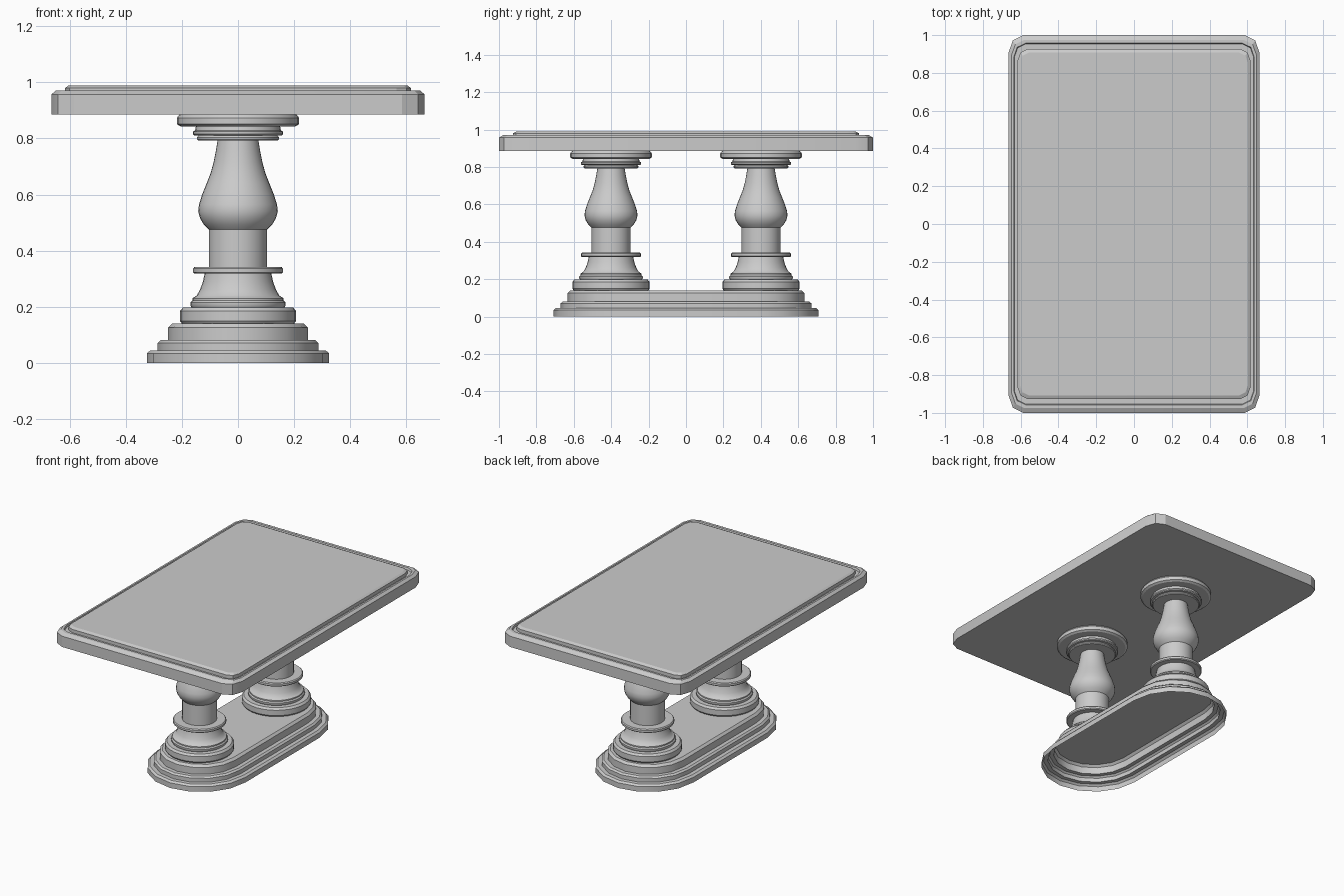
import bpy
import bmesh
from math import cos, sin, pi, radians

if "Cube" in bpy.data.objects:
    bpy.data.objects.remove(bpy.data.objects["Cube"])


def loft(name, rings, cap_start=True, cap_end=True, angle=30):
    """Skin a stack of equal-length closed loops, listed bottom to top."""
    bm = bmesh.new()
    loops = [[bm.verts.new(p) for p in ring] for ring in rings]
    n = len(loops[0])
    for a, b in zip(loops, loops[1:]):
        for i in range(n):
            j = (i + 1) % n
            bm.faces.new((a[i], a[j], b[j], b[i]))
    if cap_start:
        bm.faces.new(loops[0][::-1])
    if cap_end:
        bm.faces.new(loops[-1])
    mesh = bpy.data.meshes.new(name)
    bm.to_mesh(mesh)
    bm.free()
    obj = bpy.data.objects.new(name, mesh)
    bpy.context.collection.objects.link(obj)
    bpy.ops.object.select_all(action='DESELECT')
    obj.select_set(True)
    bpy.context.view_layer.objects.active = obj
    bpy.ops.object.shade_smooth_by_angle(angle=radians(angle))
    return obj


def rounded_rect(hx, hy, rx, ry, z, seg=2):
    pts = []
    for q, (sx, sy) in enumerate([(1, 1), (-1, 1), (-1, -1), (1, -1)]):
        for k in range(seg + 1):
            a = (q + k / seg) * pi / 2
            pts.append((sx * (hx - rx) + rx * cos(a), sy * (hy - ry) + ry * sin(a), z))
    return pts


def stadium(r, z, cy=0.384, seg=8):
    pts = []
    for start, sy in ((0, 1), (pi, -1)):
        for k in range(seg + 1):
            a = start + k * pi / seg
            pts.append((r * cos(a), sy * cy + r * sin(a), z))
    return pts


def circle(r, z, cy, n=32):
    return [(r * cos(2 * pi * i / n), cy + r * sin(2 * pi * i / n), z) for i in range(n)]


# Tabletop: slab with bevelled rim, shallow groove and raised panel
top_profile = [(1.0, 0.886), (1.0, 0.957), (0.975, 0.971), (0.957, 0.971),
               (0.953, 0.958), (0.926, 0.958), (0.926, 0.98), (0.907, 0.989)]
loft("tabletop", [rounded_rect(0.665 * s, s, 0.08 * s ** 6, 0.095 * s ** 6, z)
                  for s, z in top_profile], angle=20)

# Stepped plinth, hollow underneath
base_profile = [(0.325, 0.0), (0.325, 0.034), (0.312, 0.045), (0.286, 0.045),
                (0.286, 0.071), (0.275, 0.081), (0.249, 0.081), (0.249, 0.126),
                (0.235, 0.140)]
loft("plinth", [stadium(r, z) for r, z in base_profile], cap_start=False)

# Two turned columns
column_profile = [
    (0.200, 0.140), (0.207, 0.150), (0.207, 0.185), (0.196, 0.198),   # foot
    (0.166, 0.198), (0.170, 0.205), (0.170, 0.215), (0.163, 0.222),
    (0.163, 0.230), (0.155, 0.235),
    (0.147, 0.240), (0.135, 0.262), (0.125, 0.290), (0.119, 0.318),   # flare
    (0.155, 0.318), (0.160, 0.323), (0.160, 0.336), (0.155, 0.342),   # ring
    (0.104, 0.342), (0.104, 0.475),                                   # neck
    (0.122, 0.493), (0.135, 0.515), (0.142, 0.540), (0.139, 0.565),   # vase
    (0.128, 0.600), (0.112, 0.640), (0.098, 0.675), (0.087, 0.715),
    (0.079, 0.755), (0.073, 0.792),
    (0.142, 0.792), (0.146, 0.797), (0.146, 0.804), (0.140, 0.810),   # capital
    (0.156, 0.810), (0.161, 0.815), (0.161, 0.824), (0.153, 0.829),
    (0.150, 0.843), (0.205, 0.843), (0.218, 0.851), (0.218, 0.873),
    (0.208, 0.886)]
for side, cy in (("front", -0.401), ("back", 0.401)):
    loft(side + "_column", [circle(r, z, cy) for r, z in column_profile])
